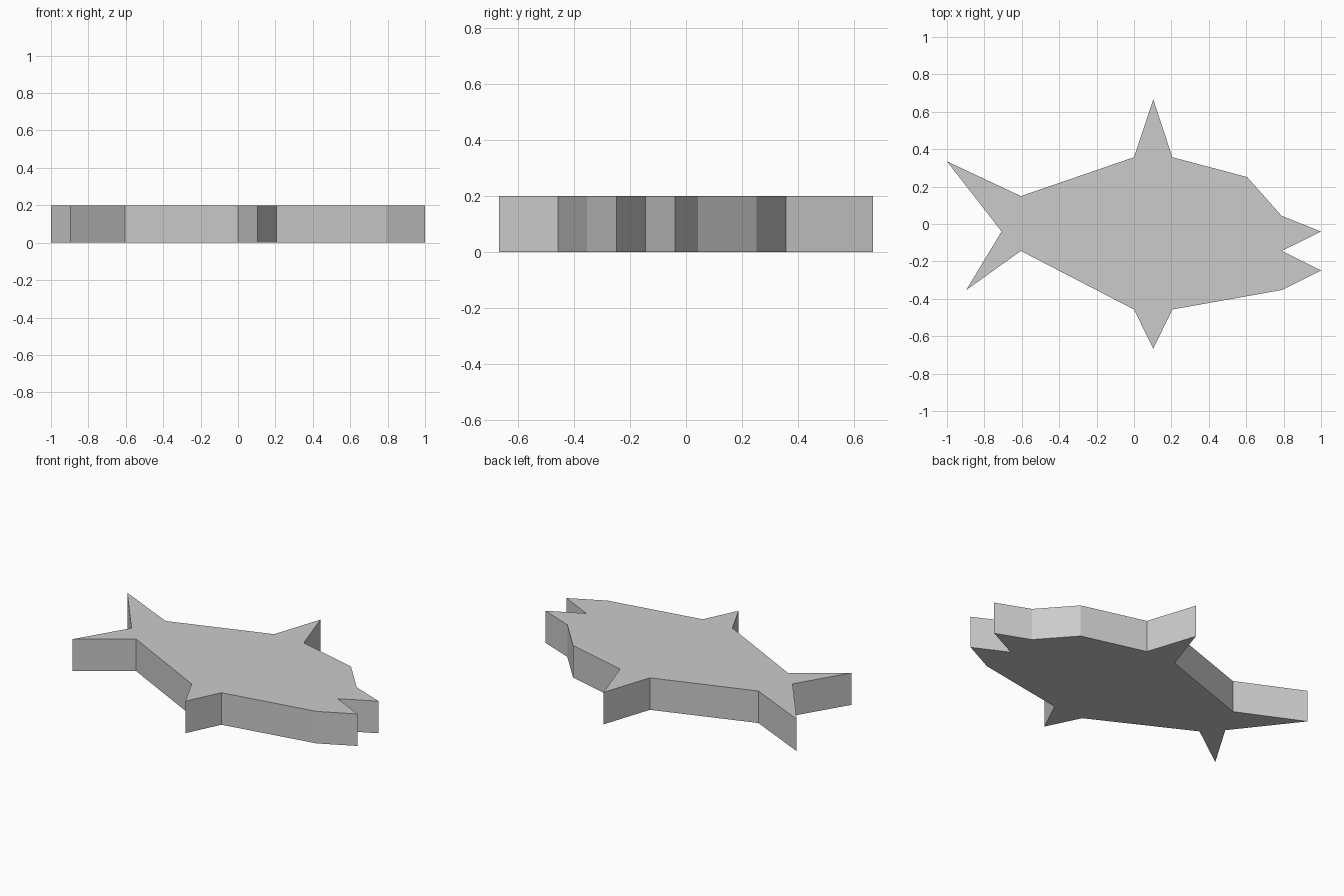
import bpy
import bmesh

if "Cube" in bpy.data.objects:
    bpy.data.objects.remove(bpy.data.objects["Cube"])

HEIGHT = 0.2

# Fish outline seen from above, clockwise from the upper tail tip
outline = [
    (-1.0, 0.335), (-0.605, 0.149),                  # upper tail
    (0.0, 0.357), (0.103, 0.667), (0.205, 0.357),    # upper fin
    (0.605, 0.251), (0.79, 0.043),                   # forehead
    (1.0, -0.04), (0.79, -0.144), (1.0, -0.248),     # open mouth
    (0.79, -0.353),                                  # chin
    (0.205, -0.457), (0.103, -0.667), (0.0, -0.457), # lower fin
    (-0.605, -0.144), (-0.897, -0.353),              # lower tail
    (-0.708, -0.04),                                 # tail notch
]

# Extrude the outline into a flat slab
bm = bmesh.new()
base = bm.faces.new([bm.verts.new((x, y, 0)) for x, y in outline])
top = bmesh.ops.extrude_face_region(bm, geom=[base], use_keep_orig=True)
bmesh.ops.translate(bm, vec=(0, 0, HEIGHT),
                    verts=[g for g in top["geom"] if isinstance(g, bmesh.types.BMVert)])
bmesh.ops.recalc_face_normals(bm, faces=bm.faces)

mesh = bpy.data.meshes.new("fish_body")
bm.to_mesh(mesh)
bm.free()
bpy.context.collection.objects.link(bpy.data.objects.new("fish_body", mesh))
